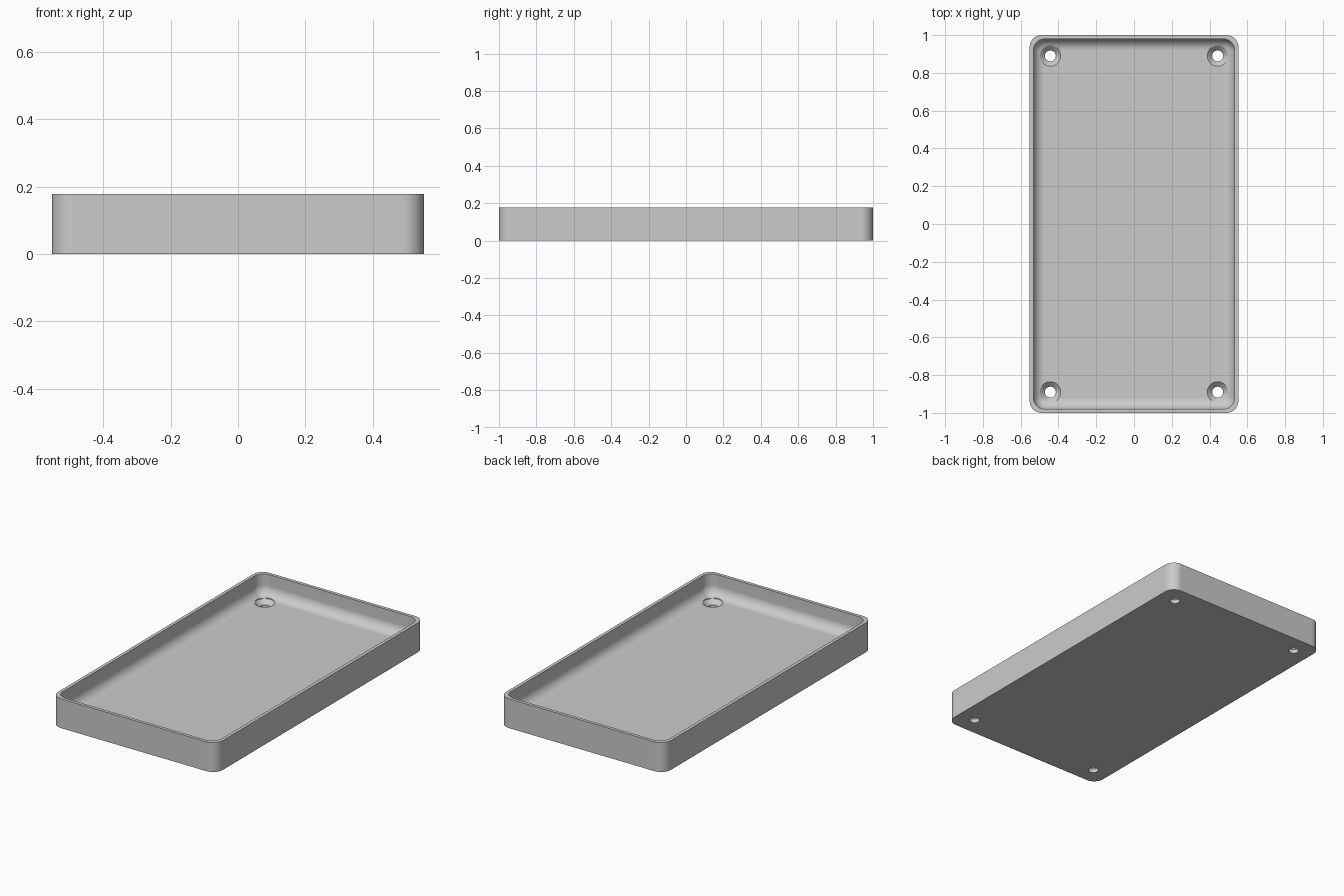
import bpy, bmesh, math
from math import cos, sin, pi

if "Cube" in bpy.data.objects:
    bpy.data.objects.remove(bpy.data.objects["Cube"])

HALF_X, HALF_Y, HEIGHT = 0.553, 1.0, 0.178
CORNER, WALL, FLOOR, FILLET = 0.065, 0.02, 0.05, 0.06
SEGS = 12

grey = bpy.data.materials.new("plain_grey")
grey.use_nodes = True
GREY = (0.6, 0.6, 0.6, 1)
grey.diffuse_color = GREY
grey.node_tree.nodes["Principled BSDF"].inputs["Base Color"].default_value = GREY


def finish(bm, name):
    bmesh.ops.recalc_face_normals(bm, faces=bm.faces)
    mesh = bpy.data.meshes.new(name)
    bm.to_mesh(mesh)
    bm.free()
    mesh.materials.append(grey)
    obj = bpy.data.objects.new(name, mesh)
    bpy.context.collection.objects.link(obj)
    return obj


def rounded_ring(bm, inset, radius, z):
    """Rounded rectangle of vertices, inset from the outer wall."""
    cx, cy = HALF_X - inset - radius, HALF_Y - inset - radius
    ring = []
    for q, (sx, sy) in enumerate([(1, 1), (-1, 1), (-1, -1), (1, -1)]):
        for i in range(SEGS + 1):
            a = (q + i / SEGS) * pi / 2
            ring.append(bm.verts.new((sx * cx + radius * cos(a),
                                      sy * cy + radius * sin(a), z)))
    return ring


def loft(bm, rings):
    """Skin the rings in order and cap both ends."""
    for lower, upper in zip(rings, rings[1:]):
        n = len(lower)
        for i in range(n):
            j = (i + 1) % n
            bm.faces.new((lower[i], lower[j], upper[j], upper[i]))
    bm.faces.new(rings[0])
    bm.faces.new(rings[-1])


# Tray: outer wall, rim, inner wall and a rounded transition to the floor
bm = bmesh.new()
inner_corner = CORNER - 0.002
rings = [rounded_ring(bm, 0, CORNER, 0),
         rounded_ring(bm, 0, CORNER, HEIGHT),
         rounded_ring(bm, WALL, inner_corner, HEIGHT)]
for i in range(SEGS + 1):
    a = i / SEGS * pi / 2
    d = FILLET * (1 - cos(a))
    rings.append(rounded_ring(bm, WALL + d, inner_corner - d,
                              FLOOR + FILLET * (1 - sin(a))))
loft(bm, rings)
tray = finish(bm, "tray")

# Countersunk screw holes: through hole, cone, clearance above the floor
HOLE, HEAD = 0.029, 0.055
profile = [(HOLE, -0.05), (HOLE, FLOOR - HEAD + HOLE), (HEAD, FLOOR), (HEAD, 0.15)]
bm = bmesh.new()
for sx in (-1, 1):
    for sy in (-1, 1):
        loft(bm, [[bm.verts.new((sx * 0.443 + r * cos(k * pi / 20),
                                 sy * 0.89 + r * sin(k * pi / 20), z))
                   for k in range(40)] for r, z in profile])
cutter = finish(bm, "screw_hole_cutter")
cutter.hide_render = True

cut = tray.modifiers.new("screw_holes", 'BOOLEAN')
cut.operation, cut.solver, cut.object = 'DIFFERENCE', 'EXACT', cutter
bpy.context.view_layer.objects.active = tray
tray.select_set(True)
bpy.ops.object.modifier_apply(modifier=cut.name)
bpy.data.objects.remove(cutter)

# Smooth curves, crisp edges, flat floor
bpy.ops.object.shade_smooth_by_angle(angle=math.radians(30))
weighted = tray.modifiers.new("flat_floor_normals", 'WEIGHTED_NORMAL')
weighted.keep_sharp = True
